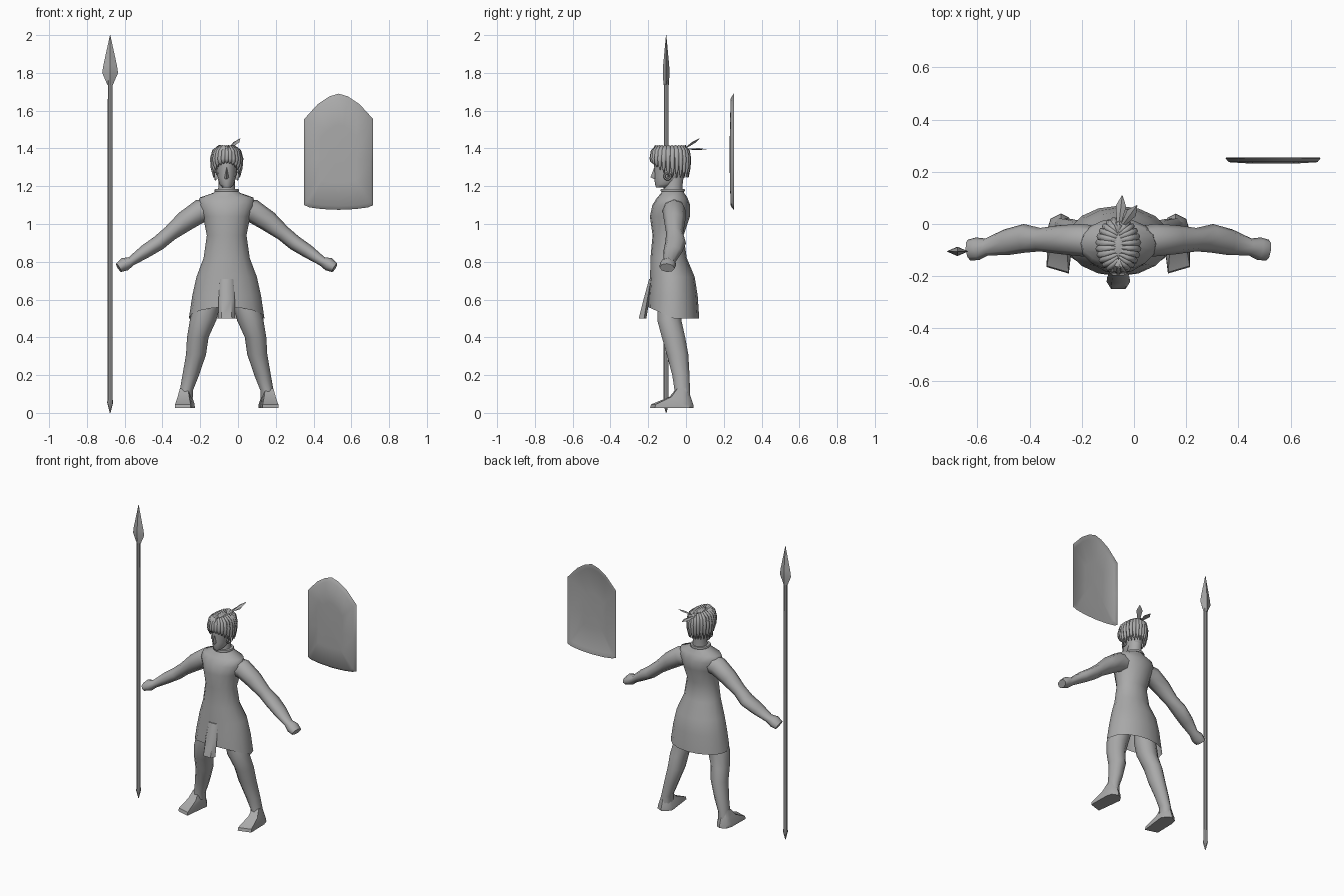
import bpy, bmesh, math
from mathutils import Vector

if "Cube" in bpy.data.objects:
    bpy.data.objects.remove(bpy.data.objects["Cube"])

CX = -0.06  # centre line of the figure
grey = bpy.data.materials.new("plain_grey")
grey.diffuse_color = (0.4, 0.4, 0.4, 1)
grey.use_nodes = True
grey.node_tree.nodes["Principled BSDF"].inputs["Base Color"].default_value = grey.diffuse_color


def loft(name, rings, caps=(True, True), angle=50):
    """Skin a list of equal-length point rings."""
    bm = bmesh.new()
    vs = [[bm.verts.new(p) for p in r] for r in rings]
    n = len(vs[0])
    for a, b in zip(vs, vs[1:]):
        for i in range(n):
            j = (i + 1) % n
            bm.faces.new((a[i], a[j], b[j], b[i]))
    if caps[0]:
        bm.faces.new(vs[0][::-1])
    if caps[1]:
        bm.faces.new(vs[-1])
    bmesh.ops.recalc_face_normals(bm, faces=bm.faces)
    me = bpy.data.meshes.new(name)
    bm.to_mesh(me)
    bm.free()
    ob = bpy.data.objects.new(name, me)
    bpy.context.collection.objects.link(ob)
    me.materials.append(grey)
    bpy.ops.object.select_all(action='DESELECT')
    ob.select_set(True)
    bpy.context.view_layer.objects.active = ob
    bpy.ops.object.shade_smooth_by_angle(angle=math.radians(angle))
    return ob


def oval(x, y, z, rx, ry, n=12, front_lift=0):
    """Level ring; front_lift raises the side that faces forward."""
    pts = []
    for i in range(n):
        a = 2 * math.pi * i / n
        c, s = math.cos(a), math.sin(a)
        pts.append((x + rx * c, y + ry * s, z + front_lift * max(0, -s)))
    return pts


def tube(name, stations, n=8, angle=60):
    """Skin rings square to a path of (point, radius, side radius)."""
    pts = [Vector(s[0]) for s in stations]
    rings = []
    for i, (_, r1, r2) in enumerate(stations):
        d = (pts[min(i + 1, len(pts) - 1)] - pts[max(i - 1, 0)]).normalized()
        side = Vector((0, 1, 0)) if abs(d.y) < 0.8 else Vector((1, 0, 0))
        side = (side - d * side.dot(d)).normalized()
        up = d.cross(side)
        rings.append([pts[i] + up * r1 * math.cos(2 * math.pi * k / n)
                      + side * r2 * math.sin(2 * math.pi * k / n) for k in range(n)])
    return loft(name, rings, angle=angle)


def torus(name, loc, R, r, rot=(0, 0, 0), sy=1):
    bpy.ops.mesh.primitive_torus_add(location=loc, rotation=rot, major_radius=R, minor_radius=r,
                                     major_segments=16, minor_segments=6)
    ob = bpy.context.object
    ob.name = name
    ob.scale.y = sy
    ob.data.materials.append(grey)
    bpy.ops.object.shade_smooth_by_angle(angle=math.radians(60))


# Tunic: open at the hem, closed into the neck
tunic = [(-.065, .50, .20, .135), (-.068, .62, .182, .13), (-.072, .72, .16, .118),
         (-.092, .82, .122, .096), (-.095, .94, .105, .082), (-.085, 1.04, .125, .106),
         (-.078, 1.10, .148, .1), (-.073, 1.14, .142, .08), (-.07, 1.165, .07, .06),
         (-.07, 1.185, .054, .055)]
loft("tunic", [oval(CX, y, z, rx, ry, 16, .06 if z == .5 else 0) for y, z, rx, ry in tunic],
     (False, True), 60)

# Hanging front flap
loft("front_flap", [[(CX - w, y0, z), (CX - w * .6, y0 - d, z), (CX + w * .6, y0 - d, z),
                     (CX + w, y0, z), (CX, y0 + .012, z)]
                    for w, y0, d, z in ((.045, -.222, .028, .50), (.043, -.205, .02, .60),
                                        (.035, -.185, .01, .71))])

# Neck, collar and head
loft("neck", [oval(CX, -.07, 1.15, .052, .054), oval(CX, -.066, 1.20, .043, .047),
              oval(CX, -.06, 1.27, .045, .05)])
torus("collar", (CX, -.07, 1.178), .058, .008)
head = [(-.128, 1.193, .022, .03), (-.112, 1.21, .038, .052), (-.088, 1.245, .049, .08),
        (-.083, 1.30, .056, .085), (-.083, 1.36, .06, .088), (-.083, 1.395, .046, .066),
        (-.083, 1.408, .02, .03)]
loft("head", [oval(CX, y, z, rx, ry) for y, z, rx, ry in head], angle=60)
loft("nose", [[(CX - w, -.155, z), (CX, y, z), (CX + w, -.155, z)]
              for w, y, z in ((.014, -.17, 1.238), (.015, -.188, 1.247), (.007, -.168, 1.30))])

# Locks of hair fanned out from a ridge along the top of the head
N = 26
for k in range(N):
    a = 2 * math.pi * (k + .5) / N
    c, s = math.cos(a), math.sin(a)
    back = (s + 1) / 2
    hem = 1.322 - .075 * min(1, back * 2.2)
    def at(f, z):
        return (CX + .076 * c * f, -.083 + .099 * s * (f * .45 + .55 if f < 1 else f), z)
    tube("hair_lock", [(at(.08, 1.402), .006, .006), (at(.5, 1.408), .011, .011),
                       (at(.86, 1.385), .013, .013), (at(1, 1.345), .013, .013),
                       (at(.97, (hem + 1.345) / 2), .011, .011), (at(.9, hem), .003, .003)], 6)

# Two feathers at the back of the head
def feather(base, tip, w):
    b, t = Vector(base), Vector(tip)
    d = t - b
    side = Vector((d.y, -d.x, 0)).normalized()
    up = side.cross(d).normalized()
    loft("feather", [[b + d * f + side * w * g, b + d * f + up * .007 * g,
                      b + d * f - side * w * g, b + d * f - up * .003 * g]
                     for f, g in ((0, .25), (.35, .6), (.68, 1), (1, .06))], angle=30)

feather((CX, -.02, 1.395), (-.045, .11, 1.395), .02)
feather((CX + .005, -.02, 1.39), (.012, .072, 1.453), .02)

# Limbs and ear rings, built once for each side
arm = [(.07, -.07, 1.075, .065, .06), (.14, -.062, 1.068, .062, .062), (.22, -.06, 1.015, .055, .056),
       (.30, -.06, .95, .041, .045), (.36, -.055, .90, .04, .055), (.43, -.07, .855, .036, .05),
       (.505, -.088, .803, .025, .033), (.54, -.095, .787, .036, .044), (.572, -.1, .768, .026, .04)]
leg = [(.09, -.075, .68, .065, .075), (.105, -.085, .57, .072, .07), (.125, -.088, .49, .07, .067),
       (.153, -.066, .40, .057, .065), (.162, -.045, .31, .053, .06), (.19, -.027, .20, .044, .048),
       (.213, -.02, .12, .035, .043), (.218, -.02, .07, .038, .045)]
sole = [(.275, -.165), (.19, -.19), (.168, -.01), (.19, .025), (.22, .04), (.26, .02), (.272, -.02)]
for s, side in ((-1, "right"), (1, "left")):
    tube(side + "_arm", [((CX + s * x, y, z), r, ry) for x, y, z, r, ry in arm])
    loft(side + "_leg", [oval(CX + s * x, y, z, rx, ry, 10) for x, y, z, rx, ry in leg], angle=60)
    # Foot: sole outline drawn in towards the ankle
    rings = []
    for z, f in ((.025, 1), (.045, .97), (.085, .72), (.13, .5)):
        ring = []
        for x, y in sole:
            fy = f if y > -.1 else (f if f > .9 else f * f * .8)
            ring.append((CX + s * (.22 + (x - .22) * f), -.015 + (y + .015) * fy, z))
        rings.append(ring)
    loft(side + "_foot", rings, angle=45)
    torus(side + "_ear_ring", (CX + s * .058, -.098, 1.252), .016, .006, (0, math.pi / 2, 0))

# Spear: shaft with a pointed butt, and a diamond-section blade
SX, SY = -.677, -.105
loft("spear_shaft", [oval(SX, SY, z, r, r, 8) for z, r in
                     ((0, .002), (.055, .016), (.07, .0135), (1.76, .0125))], angle=40)
loft("spear_blade", [oval(SX, SY, z, rx, ry, 4) for z, rx, ry in
                     ((1.735, .014, .014), (1.80, .042, .018), (1.84, .036, .016), (2.0, .001, .001))], angle=20)

# Shield: arched plate with a bevelled front and a dished back
half = [(0, 1.075), (.09, 1.079), (.155, 1.088), (.183, 1.1), (.183, 1.33), (.183, 1.555),
        (.11, 1.635), (.05, 1.675), (0, 1.69)]
outline = half + [(-x, z) for x, z in half[-2:0:-1]]
def rim(f, y):
    return [(.533 + x * f, y, 1.36 + (z - 1.36) * f) for x, z in outline]
loft("shield", [rim(.03, .231), rim(.5, .232), rim(.93, .237), rim(1, .253), rim(.98, .254),
                rim(.9, .246), rim(.4, .241), rim(.03, .24)], angle=80)
